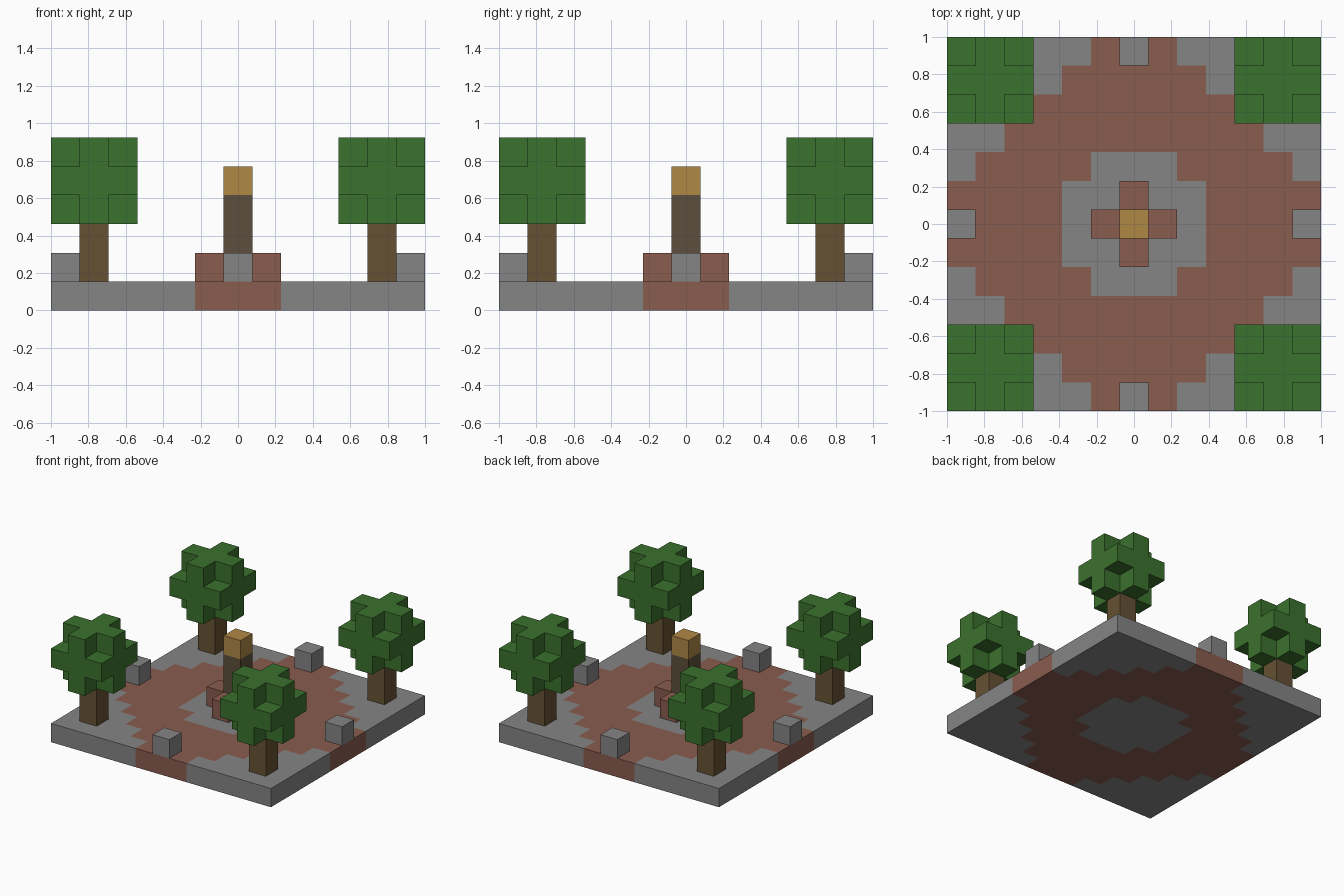
import bpy
import bmesh
from mathutils import Vector

cube = bpy.data.objects.get("Cube")
if cube:
    bpy.data.objects.remove(cube, do_unlink=True)

UNIT = 2 / 13  # the model sits on a 13 x 13 block grid


def linear(c):
    c /= 255
    return c / 12.92 if c <= 0.04045 else ((c + 0.055) / 1.055) ** 2.4


def material(name, r, g, b):
    colour = (linear(r), linear(g), linear(b), 1)
    mat = bpy.data.materials.new(name)
    mat.use_nodes = True
    mat.diffuse_color = colour
    bsdf = mat.node_tree.nodes["Principled BSDF"]
    bsdf.inputs["Base Color"].default_value = colour
    bsdf.inputs["Roughness"].default_value = 0.9
    return mat


stone = material("stone grey", 133, 133, 133)
brick = material("brick brown", 137, 92, 78)
bark = material("bark brown", 102, 81, 51)
dark_wood = material("dark wood", 92, 79, 60)
leaf = material("leaf green", 59, 113, 45)
gold = material("lamp gold", 176, 136, 69)

AXES = [Vector(a) for a in ((1, 0, 0), (0, 1, 0), (0, 0, 1))]


def blocks(name, cells, mats, rule=lambda i, j: 0):
    """Join unit blocks into one shell, keeping only the exposed faces."""
    cells = set(cells)
    bm = bmesh.new()
    for cell in cells:
        centre = Vector(cell) + Vector((0, 0, 0.5))
        for n, axis in enumerate(AXES):
            u, v = AXES[(n + 1) % 3] / 2, AXES[(n + 2) % 3] / 2
            for side in (1, -1):
                if tuple(int(c) for c in Vector(cell) + axis * side) in cells:
                    continue
                mid = centre + axis * side / 2
                corners = [mid - u - v, mid + u - v, mid + u + v, mid - u + v]
                face = bm.faces.new([bm.verts.new(p * UNIT) for p in corners[::side]])
                face.material_index = rule(cell[0], cell[1])
    bmesh.ops.remove_doubles(bm, verts=bm.verts[:], dist=UNIT / 100)
    mesh = bpy.data.meshes.new(name)
    bm.to_mesh(mesh)
    bm.free()
    for mat in mats:
        mesh.materials.append(mat)
    obj = bpy.data.objects.new(name, mesh)
    bpy.context.collection.objects.link(obj)
    return obj


# Paved slab: a stepped brick ring around a stone centre
def paving(i, j):
    i, j = abs(i), abs(j)
    inner = i + j <= 3 and max(i, j) <= 2
    return int(i + j <= 7 and not inner)


blocks("ground_slab", [(i, j, 0) for i in range(-6, 7) for j in range(-6, 7)],
       [stone, brick], paving)

# Stone seat in the middle of each edge
for side, i, j in (("left", 6, 0), ("right", -6, 0), ("front", 0, -6), ("back", 0, 6)):
    blocks(side + "_stone", [(i, j, 1)], [stone])
    # Brick foot on the same side of the lamp post
    blocks(side + "_post_foot", [(i // 6, j // 6, 1)], [brick])

# Lamp post
blocks("lamp_post", [(0, 0, k) for k in (1, 2, 3)], [dark_wood])
blocks("lamp", [(0, 0, 4)], [gold])

# Corner trees: a trunk and a cube crown with its eight corners missing
R = (-1, 0, 1)
crown = [(a, b, c) for a in R for b in R for c in R if abs(a * b * c) == 0]
for x, side in ((5, "left"), (-5, "right")):
    for y, end in ((-5, "front"), (5, "back")):
        label = end + "_" + side
        blocks(label + "_trunk", [(x, y, 1), (x, y, 2)], [bark])
        blocks(label + "_crown", [(x + a, y + b, 4 + c) for a, b, c in crown], [leaf])
